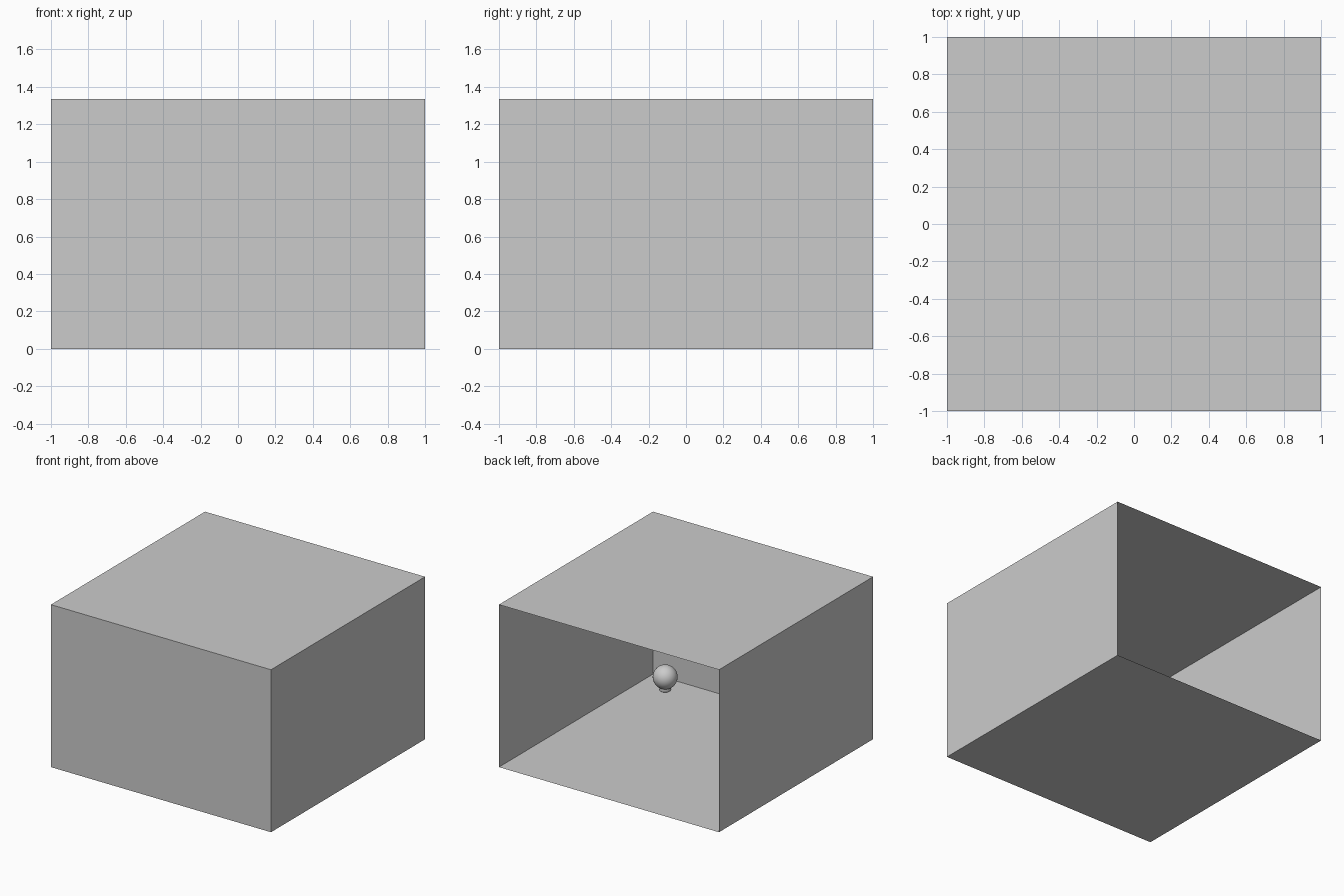
import bpy, bmesh, math

if "Cube" in bpy.data.objects:
    bpy.data.objects.remove(bpy.data.objects["Cube"])

H = 1.335  # room height


def finish(name, bm):
    mesh = bpy.data.meshes.new(name)
    bm.to_mesh(mesh)
    bm.free()
    obj = bpy.data.objects.new(name, mesh)
    bpy.context.collection.objects.link(obj)
    return obj


# Room: thin-walled box, open at the back
bm = bmesh.new()
bmesh.ops.create_cube(bm, size=1)
bmesh.ops.scale(bm, vec=(2, 2, H), verts=bm.verts)
bmesh.ops.translate(bm, vec=(0, 0, H / 2), verts=bm.verts)
bm.normal_update()
back = [f for f in bm.faces if f.normal.y > 0.9]
bmesh.ops.delete(bm, geom=back, context='FACES_ONLY')
finish("room_shell", bm)

# Small lamp on the floor near the front right corner: lathed foot and globe
R, CZ = 0.093, 0.112
profile = [(0, 0), (0.034, 0), (0.042, 0.006), (0.042, 0.03)]
start = math.asin(0.042 / R)
for i in range(17):
    a = start + (math.pi - start) * i / 16
    profile.append((R * math.sin(a), CZ - R * math.cos(a)))
bm = bmesh.new()
verts = [bm.verts.new((r, 0, z)) for r, z in profile]
edges = [bm.edges.new(pair) for pair in zip(verts, verts[1:])]
bmesh.ops.spin(bm, geom=verts + edges, cent=(0, 0, 0), axis=(0, 0, 1),
               angle=math.tau, steps=32, use_duplicate=False)
bmesh.ops.remove_doubles(bm, verts=bm.verts, dist=0.0005)
bmesh.ops.recalc_face_normals(bm, faces=bm.faces)
lamp = finish("globe_lamp", bm)
lamp.location = (0.76, -0.815, 0)
bpy.context.view_layer.objects.active = lamp
lamp.select_set(True)
bpy.ops.object.shade_smooth_by_angle(angle=math.radians(35))
